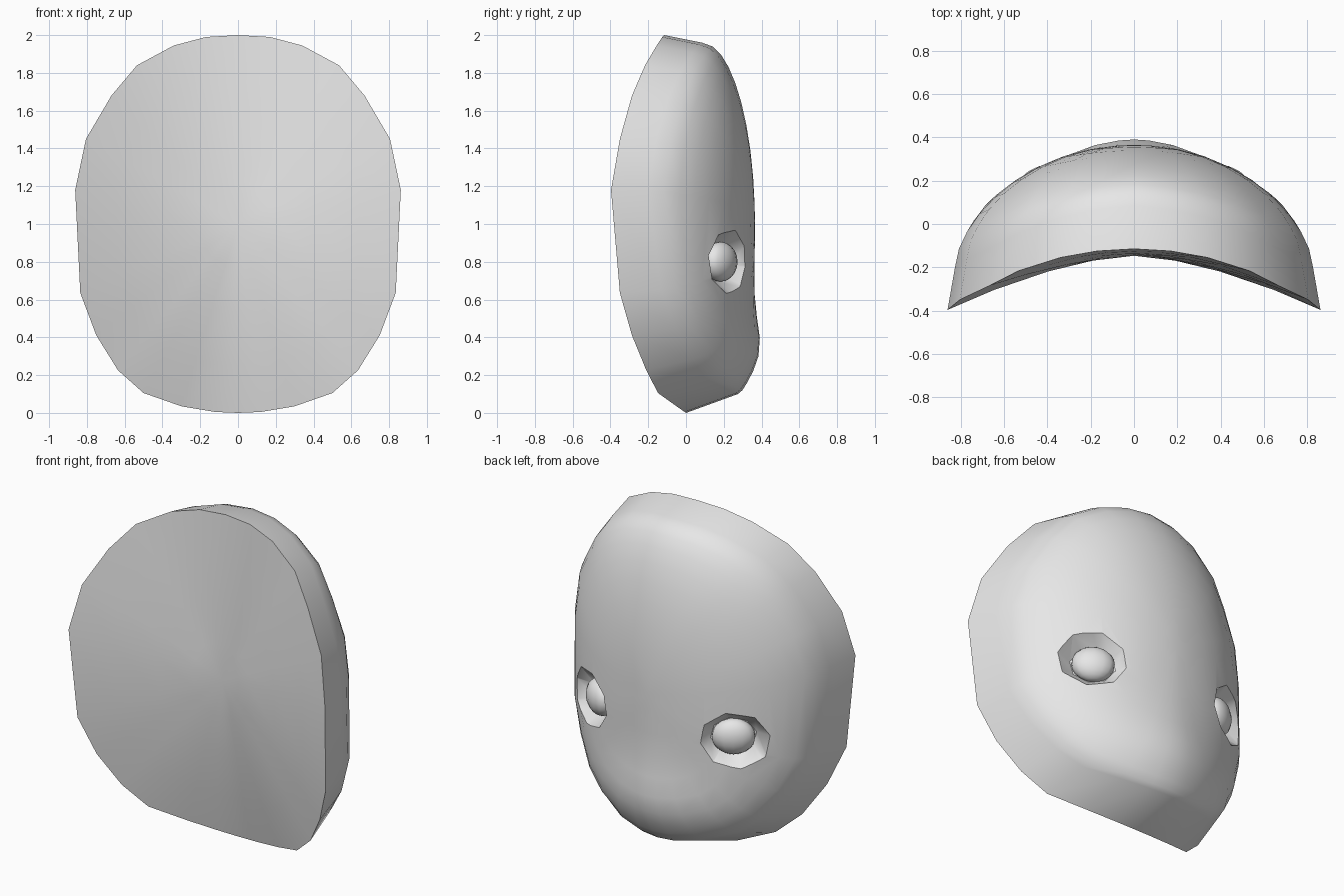
import bpy, bmesh, math
from mathutils import Matrix, Vector

cube = bpy.data.objects.get("Cube")
if cube:
    bpy.data.objects.remove(cube, do_unlink=True)

grey = bpy.data.materials.new("plain grey")
grey.use_nodes = True
grey.diffuse_color = (0.8, 0.8, 0.8, 1)
grey.node_tree.nodes["Principled BSDF"].inputs["Base Color"].default_value = (0.8, 0.8, 0.8, 1)

# Half of the front rim, from crown to chin (x, y, z)
HALF_RIM = [(0, -.115, 2), (.17, -.125, 1.99), (.34, -.155, 1.945), (.535, -.217, 1.84),
            (.67, -.286, 1.68), (.805, -.35, 1.45), (.862, -.397, 1.18), (.835, -.35, .635),
            (.75, -.286, .41), (.635, -.21, .225), (.5, -.148, .105), (.3, -.05, .035),
            (.12, -.007, .005), (0, 0, 0)]
RIM = [Vector(p) for p in HALF_RIM] + [Vector((-x, y, z)) for x, y, z in HALF_RIM[-2:0:-1]]
MID_Z = 1.0
DOME_Y, CAP_Y = .365, -.147


def make_object(name, bm):
    bmesh.ops.recalc_face_normals(bm, faces=bm.faces)
    mesh = bpy.data.meshes.new(name)
    bm.to_mesh(mesh)
    bm.free()
    mesh.materials.append(grey)
    obj = bpy.data.objects.new(name, mesh)
    bpy.context.collection.objects.link(obj)
    return obj


def activate(obj):
    bpy.ops.object.select_all(action='DESELECT')
    obj.select_set(True)
    bpy.context.view_layer.objects.active = obj


def shrink(p, t, y):
    return Vector((p.x * t, y, MID_Z + (p.z - MID_Z) * t))


def shoulder(p):
    low = max(0, MID_Z - p.z)
    return shrink(p, .96 - .06 * low ** 2, p.y + .2 + .0375 * (2 - p.z) - .04 * abs(p.x))


def dome(p, t):
    # Rounded dome, flatter towards the sides, with a fuller muzzle low down
    s = shoulder(p)
    q = shrink(s, t, s.y + (DOME_Y - s.y) * (1 - t * t) ** (.5 + .12 * abs(p.x)))
    q.y += .055 * math.exp(-((q.z - .33) / .2) ** 2 - (q.x / .55) ** 2) * (1 - t ** 14)
    return q


def loft(rings, start=None, end=None):
    bm = bmesh.new()
    loops = [[bm.verts.new(p) for p in ring] for ring in rings]
    n = len(loops[0])
    for a, b in zip(loops, loops[1:]):
        for i in range(n):
            j = (i + 1) % n
            bm.faces.new((a[i], a[j], b[j], b[i]))
    for loop, tip in ((loops[0], start), (loops[-1], end)):
        if tip is None:
            bm.faces.new(loop)
        else:
            v = bm.verts.new(tip)
            for i in range(n):
                bm.faces.new((loop[i], loop[(i + 1) % n], v))
    return bm


# Head shell: hollowed front, rim, side wall and domed back
rings = [[shrink(p, t, CAP_Y + (p.y - CAP_Y) * t ** 1.6) for p in RIM] for t in (.22, .46, .75)]
rings.append(RIM)
rings.append([shoulder(p) for p in RIM])
rings += [[dome(p, math.cos(math.radians(a))) for p in RIM] for a in range(12, 85, 9)]
head = make_object("head_shell", loft(rings, Vector((0, CAP_Y, MID_Z)), Vector((0, DOME_Y, MID_Z))))

# Eyes set in tapered eight-sided sockets
for side, label in ((1, "left"), (-1, "right")):
    normal = Vector((.55 * side, .835, 0))
    across = Vector((.835 * side, -.55, 0))
    up = Vector((0, 0, 1))
    centre = Vector((.487 * side, .242, .8))

    def ring(depth, r):
        return [centre + normal * depth + across * r * math.cos(k * math.pi / 4 + .2)
                + up * r * .8 * math.sin(k * math.pi / 4 + .2) for k in range(8)]

    cutter = make_object(label + "_socket_cutter", loft([ring(-.09, .13), ring(.14, .36)]))
    cutter.hide_render = True
    activate(head)
    cut = head.modifiers.new("socket", 'BOOLEAN')
    cut.object, cut.operation, cut.solver = cutter, 'DIFFERENCE', 'EXACT'
    bpy.ops.object.modifier_apply(modifier=cut.name)
    bpy.data.objects.remove(cutter, do_unlink=True)

    bm = bmesh.new()
    bmesh.ops.create_uvsphere(bm, u_segments=14, v_segments=10, radius=1)
    axes = Matrix((across * .122, normal * .072, up * .105)).transposed().to_4x4()
    bm.transform(Matrix.Translation(centre - normal * .07) @ axes)
    eye = make_object(label + "_eyeball", bm)
    activate(eye)
    bpy.ops.object.shade_smooth_by_angle(angle=math.radians(60))

activate(head)
bpy.ops.object.shade_smooth_by_angle(angle=math.radians(40))
